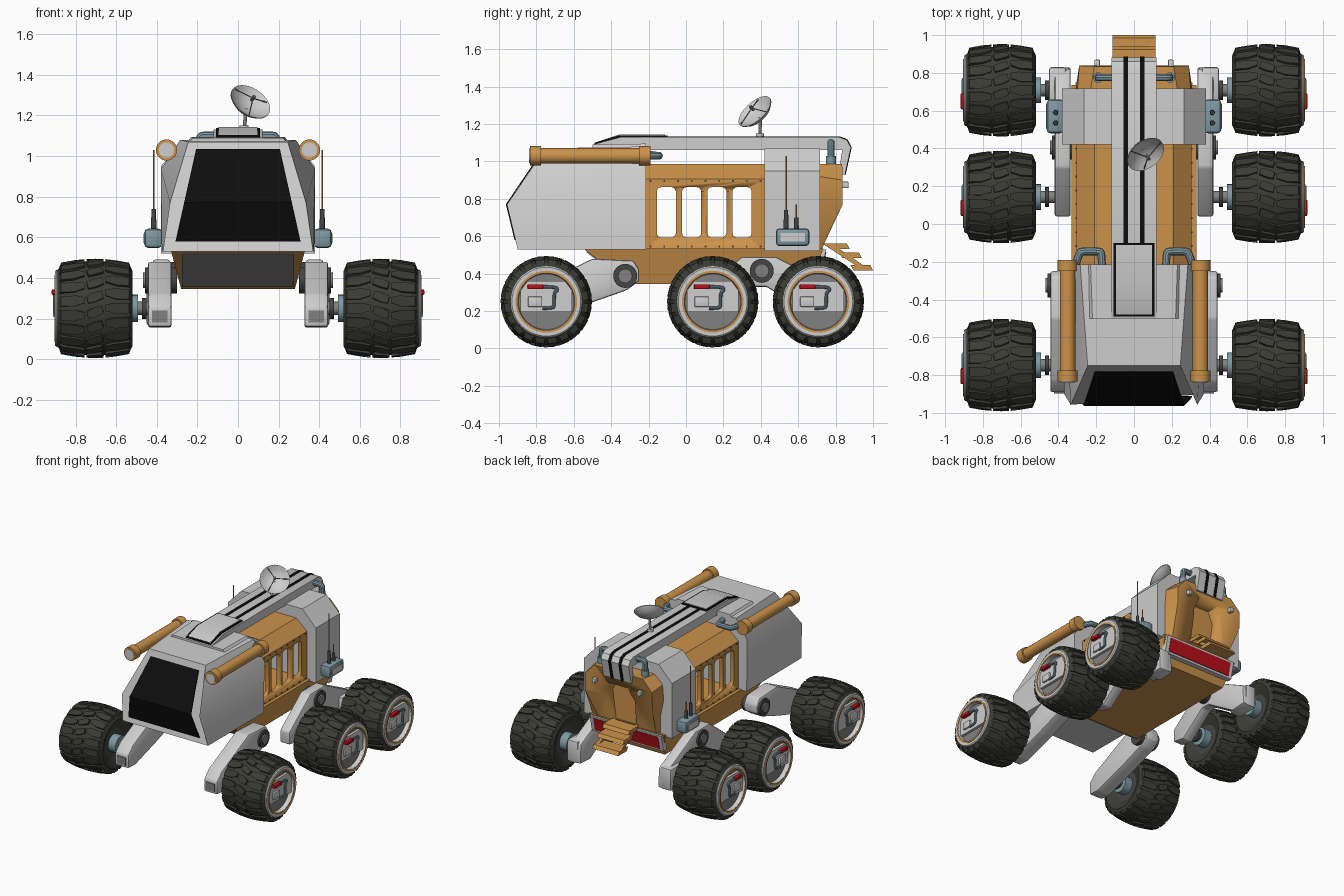
import bpy, bmesh, math
from mathutils import Matrix, Vector

if "Cube" in bpy.data.objects:
    bpy.data.objects.remove(bpy.data.objects["Cube"])

def material(name, col):
    m = bpy.data.materials.new(name)
    m.diffuse_color = (*col, 1)
    m.use_nodes = True
    m.node_tree.nodes["Principled BSDF"].inputs["Base Color"].default_value = m.diffuse_color
    return m

WHITE = material("light_grey", (0.62, 0.62, 0.62))
ORANGE = material("orange", (0.60, 0.29, 0.07))
TYRE = material("tyre_rubber", (0.045, 0.045, 0.036))
BLACK = material("black_glass", (0.004, 0.004, 0.004))
DARK = material("dark_metal", (0.06, 0.06, 0.06))
GREY = material("mid_grey", (0.22, 0.22, 0.22))
BLUE = material("blue_grey", (0.21, 0.32, 0.37))
RED = material("red", (0.50, 0.005, 0.01))

def finish(name, me, mat, mirror=False, loc=(0, 0, 0)):
    me.materials.clear()
    me.materials.append(mat)
    for p in me.polygons:
        p.use_smooth = True
    me.set_sharp_from_angle(angle=math.radians(32))
    ob = bpy.data.objects.new(name, me)
    ob.location = loc
    bpy.context.collection.objects.link(ob)
    if mirror:
        ob.modifiers.new("mirror", 'MIRROR')
    return ob

def from_bm(name, bm, mat, mirror=False, loc=(0, 0, 0), bevel=0):
    bmesh.ops.remove_doubles(bm, verts=bm.verts, dist=1e-5)
    bmesh.ops.recalc_face_normals(bm, faces=bm.faces)
    if bevel:
        bmesh.ops.bevel(bm, geom=bm.edges[:], offset=bevel, segments=2, affect='EDGES', profile=0.5)
    me = bpy.data.meshes.new(name)
    bm.to_mesh(me)
    bm.free()
    return finish(name, me, mat, mirror, loc)

def add_loft(bm, a, b):
    """Closed solid between two loops of equal length."""
    va, vb = [bm.verts.new(p) for p in a], [bm.verts.new(p) for p in b]
    n = len(va)
    for i in range(n):
        j = (i + 1) % n
        bm.faces.new((va[i], va[j], vb[j], vb[i]))
    bm.faces.new(va[::-1])
    bm.faces.new(vb)

def loft(name, a, b, mat, mirror=False, loc=(0, 0, 0), bevel=0):
    bm = bmesh.new()
    add_loft(bm, a, b)
    return from_bm(name, bm, mat, mirror, loc, bevel)

def prism(name, yz, x0, x1, mat, mirror=False, loc=(0, 0, 0), bevel=0):
    return loft(name, [(x0, y, z) for y, z in yz], [(x1, y, z) for y, z in yz], mat, mirror, loc, bevel)

def box(name, c, s, mat, mirror=False, loc=(0, 0, 0), bevel=0):
    y, z, h, v = c[1], c[2], s[1] / 2, s[2] / 2
    return prism(name, [(y - h, z - v), (y + h, z - v), (y + h, z + v), (y - h, z + v)],
                 c[0] - s[0] / 2, c[0] + s[0] / 2, mat, mirror, loc, bevel)

def both(half):
    """Mirror a half cross-section across x = 0 into a full loop."""
    return list(half) + [(-p[0], *p[1:]) for p in reversed(half)]

def lathe(name, prof, mat, mirror=False, loc=(0, 0, 0), M=Matrix(), seg=32, closed=False):
    bm = bmesh.new()
    rings = [[bm.verts.new(M @ Vector((x, r * math.cos(t), r * math.sin(t))))
              for t in (2 * math.pi * k / seg for k in range(seg))] for x, r in prof]
    for i in range(len(rings) if closed else len(rings) - 1):
        a, b = rings[i], rings[(i + 1) % len(rings)]
        for k in range(seg):
            bm.faces.new((a[k], a[k - 1], b[k - 1], b[k]))
    return from_bm(name, bm, mat, mirror, loc)

def cyl(name, p0, p1, r, mat, mirror=False, loc=(0, 0, 0), seg=20, r1=None):
    p0, d = Vector(p0), Vector(p1) - Vector(p0)
    M = Matrix.Translation(p0) @ d.to_track_quat('X', 'Z').to_matrix().to_4x4()
    return lathe(name, [(0, 0), (0, r), (d.length, r if r1 is None else r1), (d.length, 0)], mat, mirror, loc, M, seg)

def pipe(name, pts, r, mat, mirror=True, loc=(0, 0, 0)):
    cu = bpy.data.curves.new(name, 'CURVE')
    cu.dimensions, cu.bevel_depth, cu.bevel_resolution, cu.use_fill_caps = '3D', r, 3, True
    sp = cu.splines.new('NURBS')
    sp.points.add(len(pts) - 1)
    for p, co in zip(sp.points, pts):
        p.co = (*co, 1)
    sp.order_u, sp.use_endpoint_u, sp.resolution_u = 3, True, 6
    tmp = bpy.data.objects.new(name + "_path", cu)
    bpy.context.collection.objects.link(tmp)
    me = bpy.data.meshes.new_from_object(tmp.evaluated_get(bpy.context.evaluated_depsgraph_get()))
    bpy.data.objects.remove(tmp)
    return finish(name, me, mat, mirror, loc)

# Front cabin: kinked nose lofted back to a wider section
cab_front = both([(0.37, -0.90, 0.53), (0.335, -0.957, 0.77), (0.245, -0.75, 1.07)])
cab_back = both([(0.375, -0.215, 0.53), (0.38, -0.215, 0.935), (0.285, -0.215, 1.08)])
loft("cabin", cab_front, cab_back, WHITE)
prism("windscreen", [(-0.911, 0.58), (-0.957, 0.77), (-0.78, 1.03), (-0.785, 1.035), (-0.963, 0.771), (-0.917, 0.58)],
      -0.3, 0.3, BLACK)
for v in bpy.data.objects["windscreen"].data.vertices:      # taper the glass upward
    v.co.x = math.copysign(0.308 - (v.co.z - 0.58) * 0.224, v.co.x)
loft("roof_plate", both([(0.235, -0.5, 1.075), (0.22, -0.5, 1.09)]),
     both([(0.245, -0.215, 1.075), (0.23, -0.215, 1.095)]), WHITE)

# Middle body: hollow shell with four window openings through both sides
outer = [(0.305, 0.52), (0.305, 0.905), (0.21, 0.985)]
inner = [(0.275, 0.52), (0.275, 0.895), (0.20, 0.96)]
section = both(outer) + both(inner)[::-1]
body = loft("middle_body", [(x, -0.22, z) for x, z in section], [(x, 0.425, z) for x, z in section], ORANGE)
bm = bmesh.new()
for cy in (-0.105, 0.03, 0.165, 0.30):
    ring = []
    for q, (sy, sz) in enumerate(((1, 1), (-1, 1), (-1, -1), (1, -1))):
        for k in range(4):
            t = math.pi / 2 * (q + k / 3)
            ring.append((cy + sy * 0.026 + 0.025 * math.cos(t), 0.728 + sz * 0.11 + 0.025 * math.sin(t)))
    add_loft(bm, [(-0.5, *p) for p in ring], [(0.5, *p) for p in ring])
cutter = from_bm("window_cutter", bm, ORANGE)
cutter.hide_render = True
cutter.display_type = 'WIRE'
cut = body.modifiers.new("windows", 'BOOLEAN')
cut.object, cut.operation, cut.solver = cutter, 'DIFFERENCE', 'EXACT'

# Rivets around the window panel
bm = bmesh.new()
for y in [-0.19 + 0.0735 * i for i in range(9)]:
    for z in (0.545, 0.895):
        bmesh.ops.create_cube(bm, size=0.009, matrix=Matrix.Translation((0.305, y, z)))
from_bm("rivets", bm, DARK, True)

# Rear white section
rear = both([(0.38, 0.52), (0.38, 0.95), (0.265, 1.07)])
loft("rear_section", [(x, 0.42, z) for x, z in rear], [(x, 0.717, z) for x, z in rear], WHITE)

# Orange tail with a recessed door
tail = loft("tail", both([(0.31, 0.71, 0.53), (0.31, 0.71, 0.80), (0.30, 0.71, 0.92), (0.23, 0.71, 0.985)]),
            both([(0.25, 0.725, 0.53), (0.29, 0.838, 0.77), (0.29, 0.838, 0.90), (0.21, 0.835, 0.985)]), ORANGE)
door_cut = loft("door_cutter", both([(0.09, 0.735, 0.56), (0.12, 0.735, 0.78), (0.08, 0.735, 0.87)]),
                both([(0.11, 0.95, 0.56), (0.14, 0.95, 0.78), (0.10, 0.95, 0.89)]), ORANGE)
door_cut.hide_render = True
door_cut.display_type = 'WIRE'
cut = tail.modifiers.new("door", 'BOOLEAN')
cut.object, cut.operation, cut.solver = door_cut, 'DIFFERENCE', 'EXACT'
box("tail_lamp", (0.195, 0.85, 0.875), (0.03, 0.04, 0.035), WHITE, True, bevel=0.006)

# Rear steps
for i, (y, z) in enumerate(((0.82, 0.547), (0.885, 0.498), (0.945, 0.432))):
    prism("step_%d" % i, [(y - 0.065, z + 0.014), (y + 0.04, z + 0.014), (y + 0.055, z - 0.014), (y - 0.05, z - 0.014)],
          -0.113, 0.113, ORANGE)
prism("step_rail", [(0.73, 0.56), (0.78, 0.56), (0.97, 0.43), (0.93, 0.43)], 0.085, 0.105, ORANGE, True)

# Lower hull with front plate and red rear bar
def hull_loop(x_top, x_bot, s):
    return [(s * x_top, -0.55, 0.535), (s * x_bot, -0.30, 0.345), (s * x_bot, 0.66, 0.345), (s * x_top, 0.735, 0.535)]
loft("lower_hull", hull_loop(0.33, 0.28, 1), hull_loop(0.33, 0.28, -1), ORANGE)
prism("hull_front_plate", [(-0.53, 0.52), (-0.32, 0.36), (-0.323, 0.355), (-0.533, 0.515)], -0.275, 0.275, GREY)
prism("bumper", [(0.68, 0.40), (0.72, 0.40), (0.75, 0.53), (0.70, 0.53)], -0.31, 0.31, WHITE)
prism("red_rear_bar", [(0.722, 0.415), (0.744, 0.515), (0.75, 0.515), (0.728, 0.415)], -0.28, 0.28, RED)

# Roof spine curling down the back, with two stripes and a hatch
prism("roof_spine", [(-0.5, 1.07), (-0.5, 1.09), (-0.35, 1.13), (0.82, 1.13), (0.86, 1.115), (0.882, 1.075), (0.85, 0.93),
                     (0.815, 0.93), (0.835, 1.06), (-0.215, 1.062)], -0.12, 0.12, WHITE)
prism("spine_stripe", [(-0.1, 1.129), (0.82, 1.129), (0.86, 1.114), (0.881, 1.075), (0.849, 0.93), (0.854, 0.93),
                       (0.886, 1.075), (0.863, 1.119), (0.821, 1.134), (-0.1, 1.134)], 0.033, 0.056, BLACK, True)
for name, w, e, lift, mat in (("hatch_border", 0.108, 0, 0, BLACK), ("hatch", 0.096, 0.012, 0.004, WHITE)):
    prism(name, [(-0.49 + e, 1.085 + lift), (-0.49 + e, 1.1 + lift), (-0.36, 1.139 + lift), (-0.10 - e, 1.139 + lift),
                 (-0.10 - e, 1.125 + lift), (-0.36, 1.125 + lift)], -w, w, mat)

# Roof lamp tubes and pipework
cyl("lamp_tube", (0.352, -0.82, 1.03), (0.352, -0.20, 1.03), 0.041, ORANGE, True, seg=28)
for y0, y1 in ((-0.835, -0.775), (-0.25, -0.19)):
    cyl("tube_collar", (0.352, y0, 1.03), (0.352, y1, 1.03), 0.052, ORANGE, True, seg=28)
cyl("lamp_lens", (0.352, -0.84, 1.03), (0.352, -0.83, 1.03), 0.038, WHITE, True, seg=28)
pipe("tube_pipe", [(0.31, -0.22, 1.03), (0.29, -0.15, 1.03), (0.27, -0.145, 1.03), (0.19, -0.145, 1.03),
                   (0.17, -0.15, 1.03), (0.17, -0.23, 1.04)], 0.021, BLUE)
pipe("rear_pipe", [(0.19, 0.775, 0.97), (0.19, 0.775, 1.07), (0.185, 0.775, 1.10), (0.15, 0.775, 1.10),
                   (0.10, 0.775, 1.10)], 0.02, BLUE)
cyl("rear_pipe_collar", (0.19, 0.775, 0.98), (0.19, 0.775, 1.03), 0.027, BLUE, True)

# Dish antenna
axis, rim = Vector((0.45, -0.6, 0.66)).normalized(), Vector((0.06, 0.37, 1.265))
M = Matrix.Translation(rim) @ axis.to_track_quat('X', 'Z').to_matrix().to_4x4()
lathe("dish", [(-0.05, 0), (-0.04, 0.05), (-0.022, 0.085), (0, 0.108), (0.005, 0.108), (-0.016, 0.083),
               (-0.034, 0.048), (-0.043, 0)], WHITE, M=M)
for k in range(3):
    t = 2 * math.pi * k / 3
    cyl("dish_strut", M @ Vector((0, 0.1 * math.cos(t), 0.1 * math.sin(t))), rim + axis * 0.03, 0.003, GREY, seg=6)
cyl("dish_feed", rim + axis * 0.015, rim + axis * 0.045, 0.009, GREY, seg=10)
cyl("dish_post", (0.03, 0.395, 1.12), rim - axis * 0.045, 0.009, WHITE, seg=10)
cyl("dish_base", (0.03, 0.395, 1.125), (0.03, 0.395, 1.15), 0.022, WHITE)

# Side antenna units
box("antenna_box", (0.417, 0.57, 0.595), (0.09, 0.18, 0.095), BLUE, True, bevel=0.02)
box("antenna_box_panel", (0.463, 0.57, 0.595), (0.006, 0.13, 0.045), WHITE, True)
for y, top in ((0.535, 1.03), (0.59, 0.77)):
    cyl("antenna_base", (0.415, y, 0.63), (0.415, y, top * 0.15 + 0.585), 0.014, DARK, True, seg=12, r1=0.011)
    cyl("antenna_rod", (0.415, y, 0.70), (0.415, y, top), 0.004, ORANGE, True, seg=6)

# Suspension arms
prism("front_arm", [(-0.28, 0.47), (-0.25, 0.42), (-0.25, 0.36), (-0.32, 0.31), (-0.55, 0.23), (-0.80, 0.155), (-0.89, 0.16),
                    (-0.89, 0.26), (-0.83, 0.32), (-0.5, 0.48)], 0.327, 0.443, WHITE, True, bevel=0.012)
box("front_arm_plate", (0.385, -0.893, 0.21), (0.075, 0.008, 0.06), GREY, True)
prism("rear_arm", [(0.04, 0.19), (0.04, 0.29), (0.30, 0.49), (0.48, 0.49), (0.82, 0.32), (0.83, 0.17), (0.70, 0.16),
                   (0.43, 0.33), (0.36, 0.33), (0.15, 0.17)], 0.335, 0.42, WHITE, True, bevel=0.012)
box("rear_arm_block", (0.405, 0.74, 0.25), (0.09, 0.18, 0.17), WHITE, True, bevel=0.012)
for y, z, x in ((-0.325, 0.388, 0.443), (0.405, 0.415, 0.42)):
    cyl("pivot_disc", (0.30, y, z), (x + 0.015, y, z), 0.064, DARK, True, seg=28)
    cyl("pivot_cap", (x, y, z), (x + 0.025, y, z), 0.038, GREY, True)

# Wheels: tyre, tread blocks, rim, hub details
def tread_radius(x):
    return 0.232 - 0.66 * (x - 0.702) ** 2

def wheel(tag, y):
    loc = (0, y, 0.25)
    k = dict(mirror=True, loc=loc)
    lathe(tag + "_tyre", [(0.56, 0.10), (0.53, 0.155), (0.52, 0.185), (0.53, 0.208), (0.57, 0.221), (0.64, 0.2295),
                          (0.702, 0.232), (0.765, 0.2295), (0.835, 0.221), (0.872, 0.208), (0.888, 0.19), (0.88, 0.17)],
          TYRE, seg=60, **k)
    bm = bmesh.new()
    shoulder = [(-0.18, -0.115), (-0.18, 0.115), (-0.11, 0.125), (-0.055, 0.05), (-0.055, -0.08), (-0.10, -0.12)]
    middle = [(-0.035, -0.14), (-0.045, 0.02), (0.0, 0.11), (0.035, 0.14), (0.045, -0.02), (0.0, -0.11)]
    for i in range(20):
        for pts, s, shift in ((shoulder, 1, 0), (shoulder, -1, 0.5), (middle, 1, 0.25)):
            a0 = (i + shift) * math.pi / 10
            def ring(h, f):
                out = []
                for x, a in pts:
                    x, a = 0.704 + s * x * f, a0 + a * f
                    r = tread_radius(x) + h
                    out.append((x, r * math.cos(a), r * math.sin(a)))
                return out
            add_loft(bm, ring(-0.02, 1.0), ring(0.0125, 0.93))
    from_bm(tag + "_treads", bm, TYRE, **k)
    lathe(tag + "_rim", [(0.86, 0.19), (0.893, 0.19), (0.90, 0.184), (0.90, 0.152), (0.86, 0.148)], WHITE, seg=48, closed=True, **k)
    lathe(tag + "_rim_ring", [(0.898, 0.153), (0.904, 0.153), (0.904, 0.165), (0.898, 0.165)], ORANGE, seg=48, closed=True, **k)
    cyl(tag + "_hub_disc", (0.85, 0, 0), (0.868, 0, 0), 0.152, GREY, seg=48, **k)
    prism(tag + "_hub_bar", [(-0.138, -0.055), (0.138, -0.055), (0.138, 0.06), (0.10, 0.11), (-0.10, 0.11), (-0.138, 0.06)],
          0.86, 0.888, WHITE, **k)
    box(tag + "_hub_box", (0.893, -0.06, 0.0), (0.018, 0.075, 0.055), WHITE, bevel=0.005, **k)
    box(tag + "_red_handle", (0.903, -0.058, 0.08), (0.03, 0.085, 0.026), RED, bevel=0.006, **k)
    pipe(tag + "_hub_pipe", [(0.903, -0.02, 0.08), (0.903, 0.055, 0.08), (0.903, 0.06, 0.06), (0.903, 0.042, 0.05),
                             (0.903, 0.042, -0.02), (0.903, 0.035, -0.035), (0.903, -0.02, -0.035)], 0.009, BLUE, **k)
    cyl(tag + "_inner_disc", (0.555, 0, 0), (0.565, 0, 0), 0.115, DARK, **k)
    cyl(tag + "_inner_hub", (0.492, 0, 0), (0.56, 0, 0), 0.068, BLUE, seg=24, **k)
    cyl(tag + "_axle", (0.38, 0, 0), (0.50, 0, 0), 0.033, GREY, **k)
    cyl(tag + "_axle_flange", (0.45, 0, 0), (0.472, 0, 0), 0.052, DARK, **k)

wheel("front_wheel", -0.747)
wheel("middle_wheel", 0.143)
wheel("rear_wheel", 0.708)
